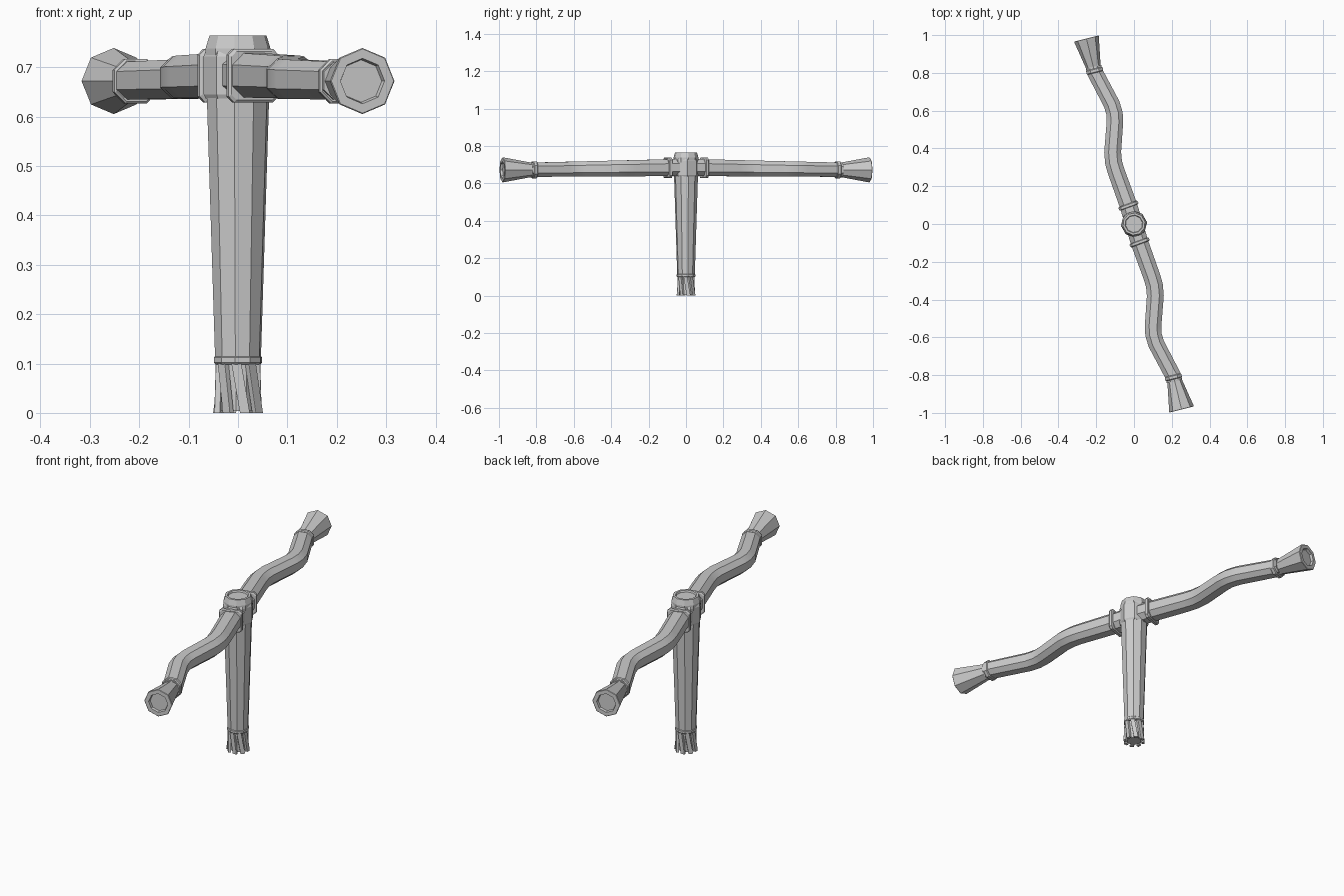
import bpy, bmesh, math
from mathutils import Vector, Matrix

if "Cube" in bpy.data.objects:
    bpy.data.objects.remove(bpy.data.objects["Cube"])

Z = Vector((0, 0, 1))


def poly(n, phase=0.0):
    return [(math.cos(phase + i * math.tau / n), math.sin(phase + i * math.tau / n)) for i in range(n)]


def chamfered(k):
    """Unit square with cut corners."""
    q = [(1, k), (k, 1), (-k, 1), (-1, k)]
    return q + [(-x, -y) for x, y in q]


def loft(name, section, rings, spin=0.0, smooth=False):
    """Skin rings of (centre, direction, half width, half height), capped at both ends."""
    bm = bmesh.new()
    rows = []
    for c, d, w, h in rings:
        d = Vector(d).normalized()
        side, up = (Vector((1, 0, 0)), Vector((0, 1, 0))) if abs(d.z) > 0.9 else (d.cross(Z).normalized(), Z)
        rows.append([bm.verts.new(Vector(c) + side * u * w + up * v * h) for u, v in section])
    n = len(section)
    for a, b in zip(rows, rows[1:]):
        for i in range(n):
            j = (i + 1) % n
            bm.faces.new((a[i], a[j], b[j], b[i]))
    bm.faces.new(rows[0])
    bm.faces.new(rows[-1])
    bmesh.ops.recalc_face_normals(bm, faces=bm.faces)
    bm.transform(Matrix.Rotation(spin, 4, 'Z'))
    me = bpy.data.meshes.new(name)
    bm.to_mesh(me)
    bm.free()
    ob = bpy.data.objects.new(name, me)
    bpy.context.collection.objects.link(ob)
    if smooth:
        bpy.ops.object.select_all(action='DESELECT')
        ob.select_set(True)
        bpy.context.view_layer.objects.active = ob
        bpy.ops.object.shade_smooth_by_angle(angle=math.radians(30))
    return ob


def upright(name, section, profile, x=0.0):
    return loft(name, section, [((x, 0, z), Z, r, r) for z, r in profile])


def along(name, section, start, d, profile, spin):
    d = Vector(d).normalized()
    return loft(name, section, [(Vector(start) + d * s, d, r, r) for s, r in profile], spin)


# Tapered shaft, lower collar, toothed core
ten = poly(10, 0.2)
upright("shaft", ten, [(0.1, 0.047), (0.66, 0.065)])
upright("shaft_collar", ten, [(0.098, 0.046), (0.102, 0.05), (0.112, 0.05), (0.116, 0.046)])
upright("shaft_core", ten, [(0.004, 0.035), (0.105, 0.035)])
for i in range(8):
    loft("slanted_tooth", chamfered(0.9),
         [((0.039, -0.004, 0.104), Z, 0.006, 0.01), ((0.042, 0.014, 0.0), Z, 0.006, 0.01)],
         i * math.tau / 8)

# Hub block and dished cap
upright("hub", poly(8, 0.12), [(0.637, 0.066), (0.645, 0.07), (0.722, 0.07), (0.732, 0.066)])
upright("hub_cap", ten, [(0.71, 0.067), (0.738, 0.067), (0.764, 0.059), (0.764, 0.048), (0.756, 0.045)])

# One winding arm, repeated by a half turn
path = [(0.0, 0.0), (0.03, -0.1), (0.095, -0.28), (0.108, -0.325), (0.113, -0.38),
        (0.101, -0.54), (0.103, -0.585), (0.118, -0.635), (0.205, -0.8), (0.214, -0.83)]
pts = [Vector((x, y, 0.685 - 0.015 * -y)) for x, y in path]
rings = []
for i, p in enumerate(pts):
    a = (p - pts[max(i - 1, 0)]).normalized()
    b = (pts[min(i + 1, len(pts) - 1)] - p).normalized()
    d = a + b
    d.z = 0
    t = -p.y / 0.83
    rings.append((p, d, 0.047 - 0.005 * t, 0.046 - 0.008 * t))
flare_dir = Vector((0.042, -0.17, 0))
flare_start = (0.211, -0.815, 0.672)
for spin in (0.0, math.pi):
    loft("arm", chamfered(0.48), rings, spin, smooth=True)
    # Raised double-step band beside the hub
    along("hub_band", chamfered(0.78), (0.026, -0.088, 0.683), (0.095, -0.26, 0),
          [(0, 0.049), (0.003, 0.054), (0.016, 0.054), (0.02, 0.049)], spin)
    # Thin band before the flared end
    along("end_band", chamfered(0.5), (0.2055, -0.8, 0.672), flare_dir,
          [(0, 0.041), (0.004, 0.045), (0.019, 0.045), (0.023, 0.041)], spin)
    # Flared end with recessed face
    along("flared_end", poly(8), flare_start, flare_dir,
          [(0, 0.04), (0.02, 0.04), (0.158, 0.065), (0.17, 0.067), (0.172, 0.065),
           (0.172, 0.046), (0.16, 0.043)], spin)
